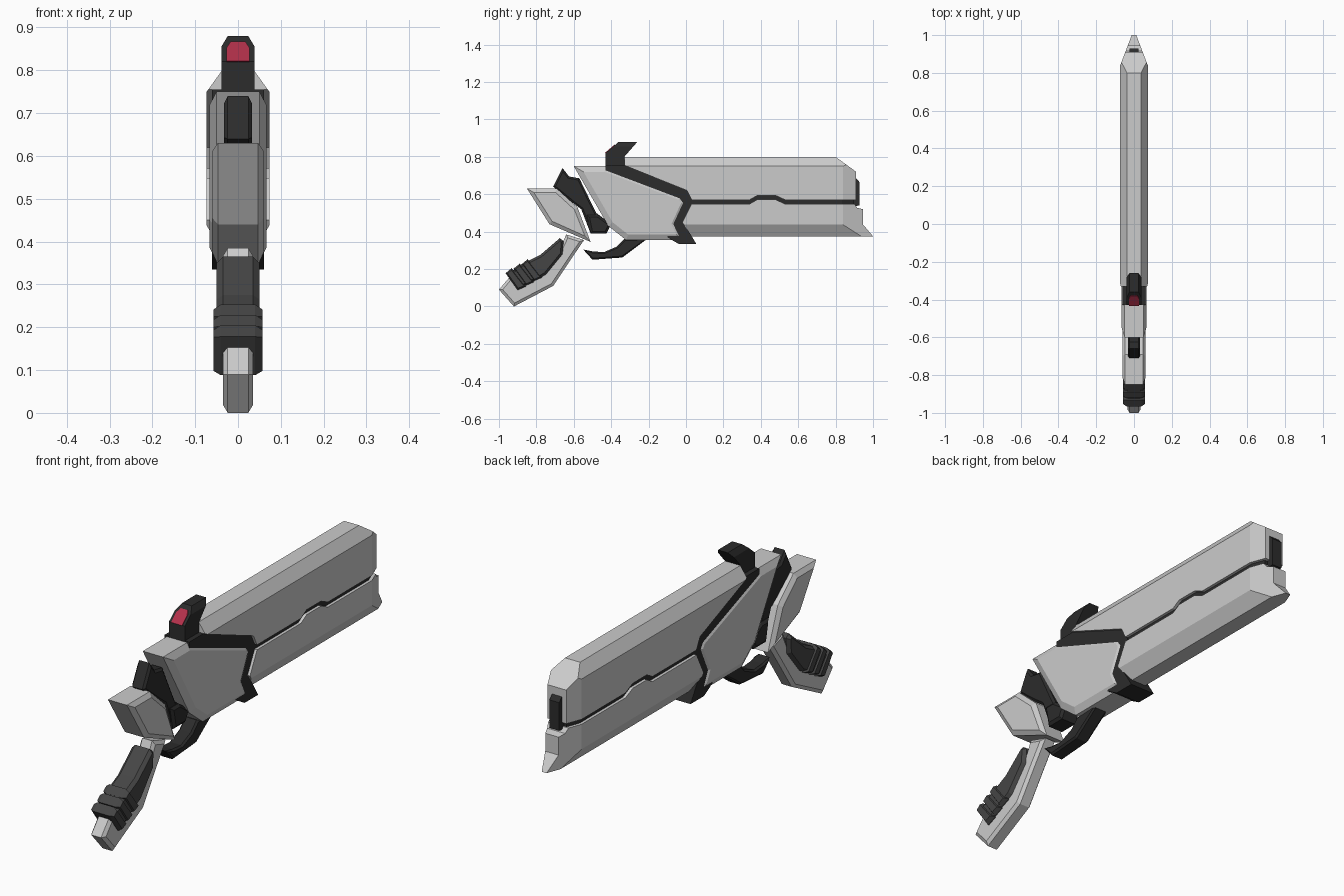
import bpy, bmesh
from mathutils import Vector


def material(name, rgb):
    m = bpy.data.materials.new(name)
    m.diffuse_color = (*rgb, 1)
    return m


DARK = material("dark_metal", (0.025, 0.025, 0.025))
RUBBER = material("grip_rubber", (0.06, 0.06, 0.06))
RED = material("red_lens", (0.45, 0.03, 0.07))


def inset(pts, d):
    """Offset a (y, z) outline inwards by d with mitred corners."""
    if d == 0:
        return pts
    p = [Vector(q) for q in pts]
    n = len(p)
    area = sum(p[i - 1].x * p[i].y - p[i].x * p[i - 1].y for i in range(n))
    s = 1 if area > 0 else -1
    out = []
    for i in range(n):
        a = (p[i] - p[i - 1]).normalized()
        b = (p[(i + 1) % n] - p[i]).normalized()
        na, nb = Vector((-a.y, a.x)) * s, Vector((-b.y, b.x)) * s
        q = p[i] + (na + nb) * (d / max(0.35, 1 + na.dot(nb)))
        out.append((q.x, q.y))
    return out


def part(name, pts, layers, mat=None, cuts=()):
    """Side outline extruded symmetrically in x. layers = (half width, inset),
    cuts = (point, normal) planes, each mirrored to the other side."""
    bm = bmesh.new()
    rings = [(-w, d) for w, d in reversed(layers)] + list(layers)
    loops = [[bm.verts.new((x, y, z)) for y, z in inset(pts, d)] for x, d in rings]
    n = len(pts)
    for a, b in zip(loops, loops[1:]):
        for i in range(n):
            j = (i + 1) % n
            bm.faces.new((a[i], a[j], b[j], b[i]))
    bm.faces.new(loops[0])
    bm.faces.new(loops[-1])
    bmesh.ops.recalc_face_normals(bm, faces=bm.faces)
    for co, no in cuts:
        for s in (1, -1):
            r = bmesh.ops.bisect_plane(
                bm, geom=bm.verts[:] + bm.edges[:] + bm.faces[:], dist=1e-5,
                plane_co=(co[0] * s, co[1], co[2]),
                plane_no=(no[0] * s, no[1], no[2]), clear_outer=True)
            edges = [e for e in r["geom_cut"]
                     if isinstance(e, bmesh.types.BMEdge) and e.is_boundary]
            if edges:
                bmesh.ops.edgeloop_fill(bm, edges=edges)
    bmesh.ops.recalc_face_normals(bm, faces=bm.faces)
    me = bpy.data.meshes.new(name)
    bm.to_mesh(me)
    bm.free()
    ob = bpy.data.objects.new(name, me)
    bpy.context.collection.objects.link(ob)
    if mat:
        me.materials.append(mat)
    return ob


# Barrel halves, split by a slot with a raised step
TAPER = ((0.073, 0.84, 0), (0.16, 0.061, 0))
step = [(0.03, 0.57), (0.34, 0.57), (0.38, 0.593), (0.48, 0.593), (0.53, 0.57)]
part("upper_barrel",
     step + [(0.91, 0.57), (0.91, 0.72), (0.80, 0.80), (-0.33, 0.80),
             (-0.33, 0.755), (0.005, 0.62)],
     [(0.073, 0)], cuts=[TAPER, ((0.073, 0, 0.75), (0.05, 0, 0.036))])
part("lower_barrel",
     [(y, z - 0.022) for y, z in step] +
     [(0.90, 0.548), (0.915, 0.528), (0.945, 0.52), (0.945, 0.44), (1.0, 0.375),
      (0.03, 0.375), (-0.02, 0.45)],
     [(0.073, 0)], cuts=[TAPER, ((0.073, 0, 0.437), (0.06, 0, -0.036))])
part("slot_core", [(0, 0.5), (0.895, 0.5), (0.895, 0.64), (0, 0.64)],
     [(0.06, 0)], DARK, [((0.062, 0.83, 0), (0.16, 0.061, 0))])
part("muzzle_insert", [(0.85, 0.53), (0.928, 0.54), (0.928, 0.665), (0.905, 0.69),
                       (0.85, 0.69)], [(0.024, 0)], DARK)

# Dark seam running between receiver and barrel, ending in the lower hook
part("seam_band",
     [(-0.43, 0.755), (-0.33, 0.755), (0.005, 0.62), (0.032, 0.572), (0.03, 0.548),
      (-0.015, 0.45), (0.055, 0.335), (-0.04, 0.335), (-0.1, 0.37), (-0.1, 0.55),
      (-0.43, 0.68)], [(0.061, 0)], DARK)

# Receiver with bevelled side plates
part("receiver",
     [(-0.60, 0.75), (-0.43, 0.75), (-0.02, 0.595), (0.008, 0.555), (-0.045, 0.44),
      (-0.005, 0.355), (-0.32, 0.355), (-0.415, 0.43)], [(0.05, 0), (0.066, 0.03)])

# Rear sight and its red lens
part("rear_sight",
     [(-0.43, 0.74), (-0.43, 0.82), (-0.36, 0.88), (-0.26, 0.88), (-0.33, 0.80),
      (-0.33, 0.74)], [(0.039, 0)], DARK, [((0.039, 0, 0.855), (0.025, 0, 0.015))])
part("sight_lens", [(-0.434, 0.821), (-0.380, 0.867), (-0.375, 0.860), (-0.42, 0.815)],
     [(0.027, 0)], RED, [((0.027, 0, 0.852), (0.015, 0, 0.01))])

# Rear block and the dark hinge between it and the receiver
part("rear_block",
     [(-0.85, 0.63), (-0.69, 0.63), (-0.58, 0.53), (-0.51, 0.345), (-0.73, 0.44)],
     [(0.047, 0), (0.061, 0.02)])
part("hinge",
     [(-0.71, 0.64), (-0.66, 0.74), (-0.625, 0.695), (-0.57, 0.685), (-0.50, 0.54),
      (-0.48, 0.50), (-0.40, 0.44), (-0.425, 0.39), (-0.51, 0.39), (-0.56, 0.52),
      (-0.60, 0.55)], [(0.024, 0), (0.033, 0.01)], DARK)
part("hinge_lower", [(-0.53, 0.49), (-0.47, 0.49), (-0.40, 0.44), (-0.425, 0.39),
                     (-0.51, 0.39)], [(0.035, 0), (0.045, 0.012)], DARK)

# Trigger guard
part("trigger_guard",
     [(-0.55, 0.305), (-0.50, 0.25), (-0.34, 0.262), (-0.21, 0.36), (-0.33, 0.36),
      (-0.37, 0.32), (-0.44, 0.29), (-0.50, 0.295)], [(0.026, 0), (0.034, 0.008)], DARK)

# Grip: light frame, dark wrap and three ridges
part("grip_frame",
     [(-0.64, 0.385), (-0.545, 0.355), (-0.61, 0.26), (-0.71, 0.11), (-0.92, 0.0),
      (-1.0, 0.09), (-0.945, 0.155), (-0.78, 0.2), (-0.67, 0.32)],
     [(0.024, 0), (0.035, 0.015)])
part("grip_wrap",
     [(-0.945, 0.175), (-0.89, 0.22), (-0.78, 0.275), (-0.675, 0.365), (-0.655, 0.35),
      (-0.66, 0.28), (-0.75, 0.17), (-0.89, 0.095)], [(0.035, 0), (0.050, 0.012)], RUBBER)
for i in range(3):
    dy, dz = 0.043 * i, 0.024 * i
    part(f"grip_ridge_{i + 1}",
         [(-0.965 + dy, 0.178 + dz), (-0.932 + dy, 0.205 + dz), (-0.855 + dy, 0.107 + dz),
          (-0.900 + dy, 0.088 + dz)], [(0.040, 0), (0.057, 0.008)], RUBBER)
